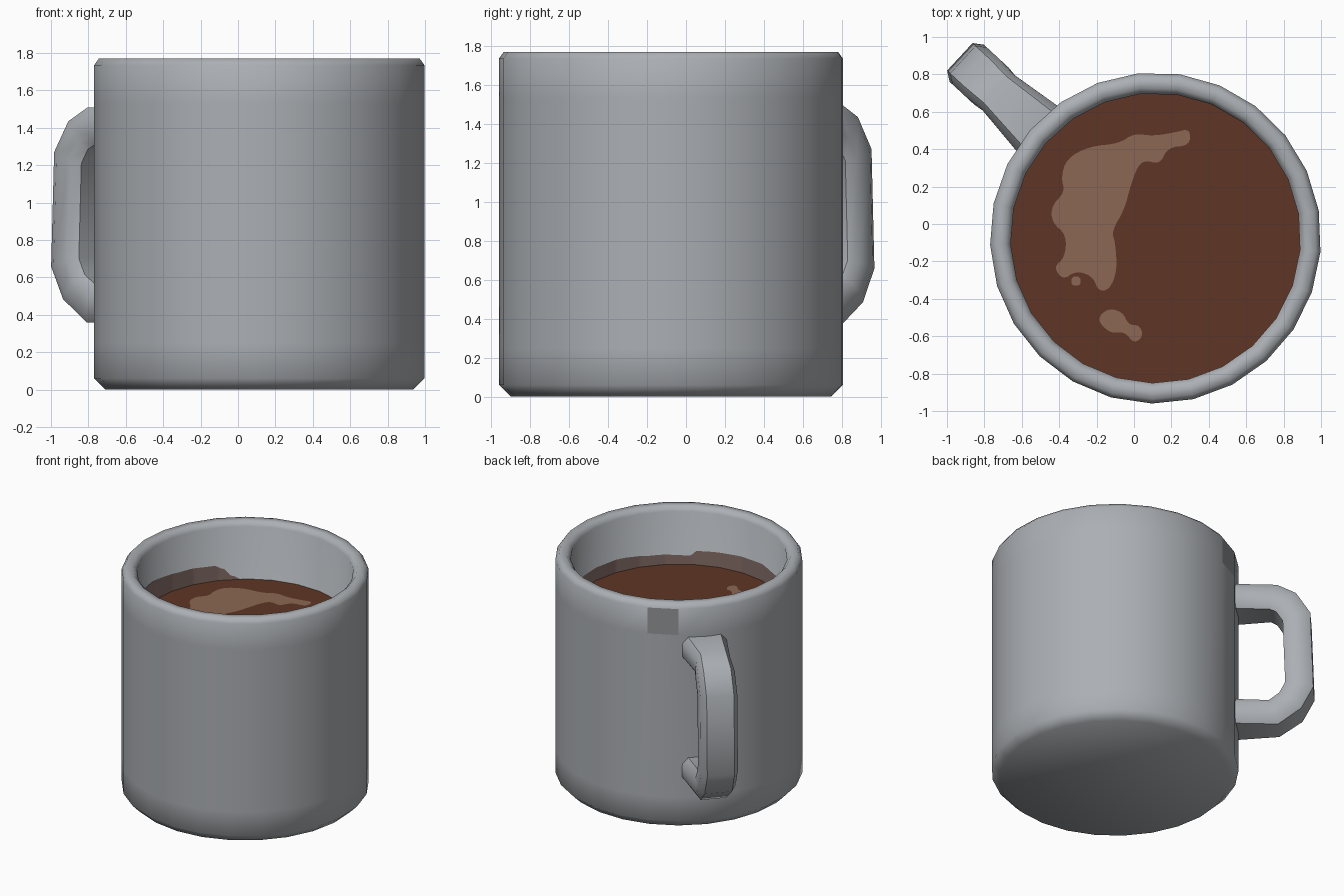
import bpy, bmesh, math
from mathutils import Vector

if "Cube" in bpy.data.objects:
    bpy.data.objects.remove(bpy.data.objects["Cube"])

CX, CY, SIDES = 0.115, -0.075, 25
START = math.radians(-91.2)
STEP = 2 * math.pi / SIDES
COFFEE_Z, INNER_R = 1.32, 0.775


def material(name, rgb):
    m = bpy.data.materials.new(name)
    m.diffuse_color = (*rgb, 1)
    m.use_nodes = True
    m.node_tree.nodes["Principled BSDF"].inputs["Base Color"].default_value = m.diffuse_color
    return m


grey = material("grey glaze", (0.41, 0.43, 0.455))
dark_grey = material("worn grey", (0.29, 0.305, 0.32))
brown = material("coffee brown", (0.112, 0.036, 0.018))
tan = material("foam tan", (0.26, 0.135, 0.085))
residue = material("residue brown", (0.24, 0.16, 0.14))


def make(name, bm, mats, angle=None, recalc=True):
    if recalc:
        bmesh.ops.recalc_face_normals(bm, faces=bm.faces)
    me = bpy.data.meshes.new(name)
    bm.to_mesh(me)
    bm.free()
    ob = bpy.data.objects.new(name, me)
    bpy.context.collection.objects.link(ob)
    for m in mats:
        me.materials.append(m)
    if angle:
        bpy.ops.object.select_all(action='DESELECT')
        ob.select_set(True)
        bpy.context.view_layer.objects.active = ob
        bpy.ops.object.shade_smooth_by_angle(angle=math.radians(angle))
    return ob


def loft(bm, rings):
    """Bridge closed rings of points and cap both ends."""
    vs = [[bm.verts.new(p) for p in r] for r in rings]
    n = len(vs[0])
    for a, b in zip(vs, vs[1:]):
        for i in range(n):
            j = (i + 1) % n
            bm.faces.new((a[i], a[j], b[j], b[i]))
    bm.faces.new(vs[0][::-1])
    bm.faces.new(vs[-1])


def ring(r, z):
    return [(CX + r * math.cos(START + k * STEP), CY + r * math.sin(START + k * STEP), z)
            for k in range(SIDES)]


# mug body: outer wall, rounded rim, inner wall and floor
profile = [(0.825, 0), (0.885, 0.06), (0.885, 0.25), (0.885, 1.53), (0.885, 1.735),
           (0.86, 1.77), (0.805, 1.77), (INNER_R, 1.735), (INNER_R, 0.16), (0.7, 0.1)]
bm = bmesh.new()
loft(bm, [ring(r, z) for r, z in profile])
mug = make("mug_body", bm, [grey, dark_grey], 60)

# single worn facet under the rim at the back
a = START + 14.5 * STEP
spot = Vector((CX + 0.878 * math.cos(a), CY + 0.878 * math.sin(a), 1.632))
patch = min(mug.data.polygons, key=lambda p: (p.center - spot).length)
patch.material_index = 1
patch.use_smooth = False

# handle: chamfered section swept along a C-shaped path (radius, height, width factor)
path = [(0.82, 1.41, 1.25), (1.14, 1.41, 0.93), (1.23, 1.36, 1), (1.305, 1.24, 1),
        (1.325, 0.68, 1), (1.26, 0.55, 1), (1.14, 0.46, 0.93), (0.82, 0.46, 1.25)]
section = [(0.1, 0.1), (0.1, -0.1), (0.05, -0.135), (-0.05, -0.135),
           (-0.1, -0.1), (-0.1, 0.1), (-0.05, 0.135), (0.05, 0.135)]
az = math.radians(137.2)
out = Vector((math.cos(az), math.sin(az), 0))
side = Vector((-math.sin(az), math.cos(az), 0))
pts = [Vector((r, z)) for r, z, _ in path]
rings = []
for i, p in enumerate(pts):
    t0 = (p - pts[max(i - 1, 0)]).normalized() if i else (pts[1] - p).normalized()
    t1 = (pts[i + 1] - p).normalized() if i < len(pts) - 1 else t0
    t = (t0 + t1).normalized()
    nrm = Vector((-t.y, t.x)) / max(t.dot(t0), 0.5)
    loop = []
    for n, w in section:
        q = p + nrm * n
        loop.append(Vector((CX, CY, q.y)) + out * q.x + side * (w * path[i][2]))
    rings.append(loop)
bm = bmesh.new()
loft(bm, rings)
make("handle", bm, [grey], 40)

# coffee surface
bm = bmesh.new()
bm.faces.new([bm.verts.new(p) for p in ring(INNER_R, COFFEE_Z)])
make("coffee", bm, [brown], recalc=False)


# foam patches floating on the coffee
def chaikin(poly, times=2):
    for _ in range(times):
        res = []
        for p, q in zip(poly, poly[1:] + poly[:1]):
            p, q = Vector(p), Vector(q)
            res += [p.lerp(q, 0.25), p.lerp(q, 0.75)]
        poly = res
    return poly


foam_shapes = [
    [(.30, .51), (.22, .49), (.1, .47), (0, .485), (-.08, .43), (-.24, .415), (-.36, .35),
     (-.39, .25), (-.37, .17), (-.44, .1), (-.44, .01), (-.36, -.06), (-.37, -.18),
     (-.43, -.23), (-.38, -.3), (-.31, -.25), (-.22, -.28), (-.19, -.36), (-.13, -.35),
     (-.09, -.25), (-.1, -.1), (-.12, -.04), (-.05, .08), (-.02, .2), (.02, .31),
     (.06, .34), (.14, .32), (.18, .41), (.30, .42)],
    [(-.2, -.51), (-.14, -.45), (-.06, -.47), (-.03, -.54), (.03, -.54), (.05, -.6),
     (0, -.64), (-.05, -.575), (-.13, -.585)],
    [(-.335, -.28), (-.335, -.33), (-.285, -.33), (-.285, -.28)],
]
bm = bmesh.new()
for shape in foam_shapes:
    f = bm.faces.new([bm.verts.new((p[0], p[1], COFFEE_Z + 0.004)) for p in chaikin(shape)])
    f.normal_update()
    if f.normal.z < 0:
        f.normal_flip()
bmesh.ops.triangulate(bm, faces=bm.faces)
make("foam", bm, [tan], recalc=False)

# coffee residue on the inner wall (angle in degrees, height above the coffee)
heights = [(127, 0), (132, .03), (137, .09), (142, .12), (160, .13), (190, .16), (215, .12),
           (238, .11), (255, .13), (270, .125), (285, .115), (295, .11), (299, .07),
           (320, .08), (338, .1), (365, .1), (385, .06), (400, 0)]


def height(deg):
    for (a0, h0), (a1, h1) in zip(heights, heights[1:]):
        if a0 <= deg <= a1:
            u = (deg - a0) / (a1 - a0)
            return h0 + (h1 - h0) * u * u * (3 - 2 * u)
    return 0


bm = bmesh.new()
prev = None
for i in range(274):
    deg = 127 + i
    th = math.radians(deg)
    off = (th - START) % STEP - STEP / 2
    r = INNER_R * math.cos(STEP / 2) / math.cos(off) - 0.005
    h = height(deg) + 0.001
    cur = [bm.verts.new((CX + r * math.cos(th), CY + r * math.sin(th), COFFEE_Z + z))
           for z in (0, h)]
    if prev:
        bm.faces.new((prev[0], prev[1], cur[1], cur[0]))
    prev = cur
make("coffee_residue", bm, [residue], 40, recalc=False)
